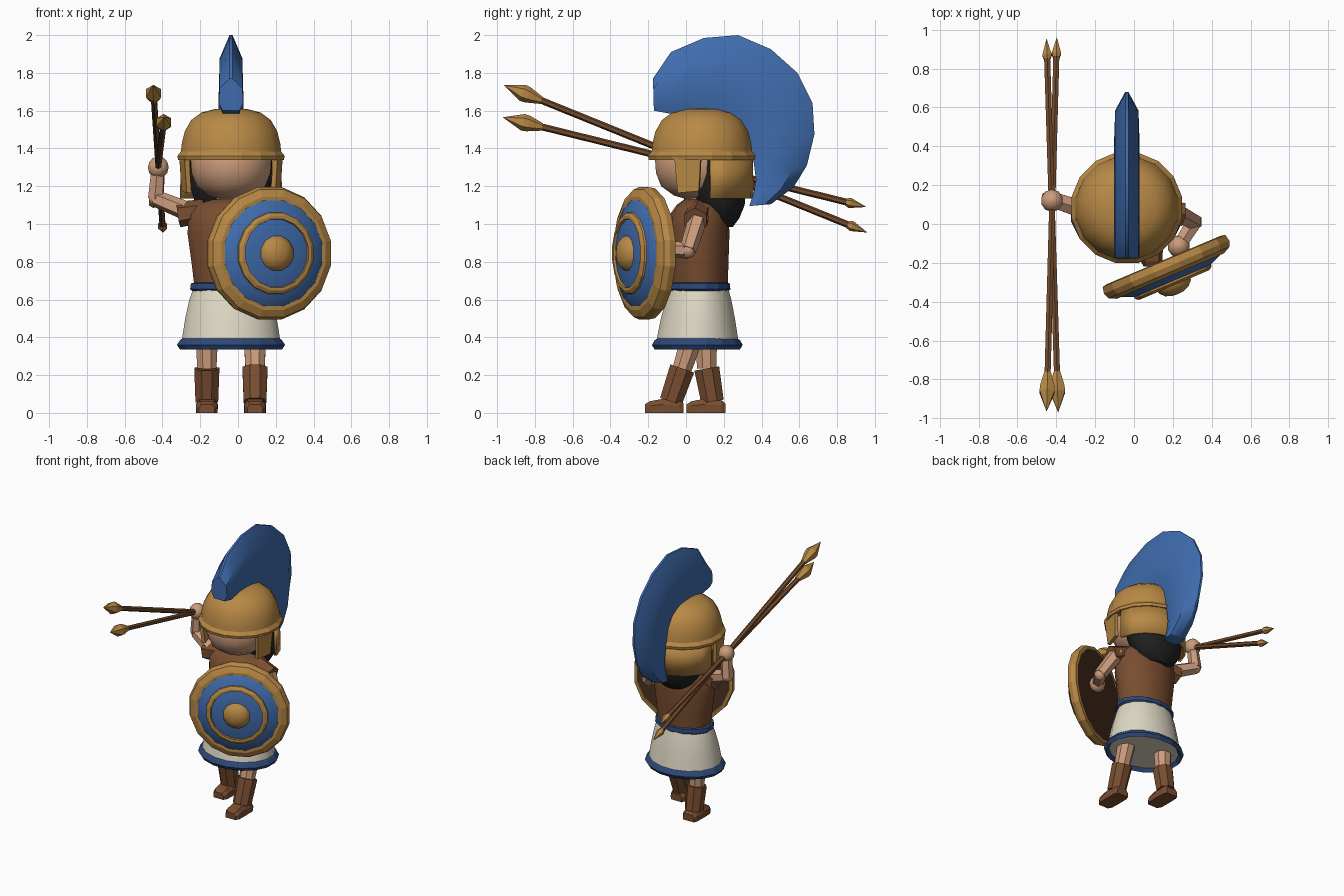
import bpy, bmesh, math
from mathutils import Vector

if "Cube" in bpy.data.objects:
    bpy.data.objects.remove(bpy.data.objects["Cube"])

CX = -0.037  # body centre line
COLS = dict(gold=(.48, .25, .06), blue=(.05, .15, .42), navy=(.025, .065, .19), leather=(.19, .075, .03),
            dark=(.07, .03, .015), skin=(.6, .33, .2), cloth=(.72, .67, .54), hair=(.015, .015, .015),
            wood=(.17, .07, .025))
MATS = {}
for k, c in COLS.items():
    MATS[k] = bpy.data.materials.new(k)
    MATS[k].diffuse_color = (*c, 1)


def make(name, verts, faces, mat, smooth=None, solid=0):
    bm = bmesh.new()
    vs = [bm.verts.new(v) for v in verts]
    for f in faces:
        bm.faces.new([vs[i] for i in f])
    bmesh.ops.remove_doubles(bm, verts=bm.verts, dist=1e-5)
    bmesh.ops.recalc_face_normals(bm, faces=bm.faces)
    me = bpy.data.meshes.new(name)
    bm.to_mesh(me)
    bm.free()
    me.materials.append(MATS[mat])
    if smooth:
        me.polygons.foreach_set("use_smooth", [True] * len(me.polygons))
        me.set_sharp_from_angle(angle=math.radians(smooth))
    ob = bpy.data.objects.new(name, me)
    bpy.context.collection.objects.link(ob)
    if solid:
        m = ob.modifiers.new("thickness", 'SOLIDIFY')
        m.thickness, m.offset = solid, 0
    return ob


def skin_rings(name, rings, mat, smooth=None, loop=False):
    """Join a row of equal rings; cap the ends, or close into a loop."""
    n = len(rings[0])
    verts = [v for r in rings for v in r]
    faces = []
    for i in range(len(rings) if loop else len(rings) - 1):
        a, b = i * n, (i + 1) % len(rings) * n
        faces += [(a + j, a + (j + 1) % n, b + (j + 1) % n, b + j) for j in range(n)]
    if not loop:
        faces += [tuple(range(n)), tuple(range(len(verts) - n, len(verts)))]
    return make(name, verts, faces, mat, smooth)


def loft(name, secs, sides, mat, smooth=None, loop=False):
    """Elliptic sections (z, centre y, rx, ry) around the body line."""
    rings = []
    for z, cy, rx, ry in secs:
        ang = [2 * math.pi * (j + .5) / sides for j in range(sides)]
        rings.append([Vector((CX + rx * math.cos(a), cy + ry * math.sin(a), z)) for a in ang])
    return skin_rings(name, rings, mat, smooth, loop)


def lathe(name, prof, sides, loc, axis, mat, smooth=None, loop=False):
    """Profile of (radius, distance along axis)."""
    q = Vector(axis).to_track_quat('Z', 'Y')
    rings = []
    for r, d in prof:
        r = max(r, 1e-4)
        ang = [2 * math.pi * (j + .5) / sides for j in range(sides)]
        rings.append([Vector(loc) + q @ Vector((r * math.cos(a), r * math.sin(a), d)) for a in ang])
    return skin_rings(name, rings, mat, smooth, loop)


def limb(name, a, b, r1, r2, mat, sides=6):
    a, b = Vector(a), Vector(b)
    return lathe(name, [(r1, 0), (r2, (b - a).length)], sides, a, b - a, mat)


def ball(name, loc, r, mat, sides=10, rows=6):
    prof = [(r * math.sin(math.pi * i / rows), -r * math.cos(math.pi * i / rows)) for i in range(rows + 1)]
    return lathe(name, prof, sides, loc, (0, 0, 1), mat, 60)


# Torso, skirt, belt and hem
loft("torso", [(.64, .07, .195, .15), (.80, .07, .215, .155), (.95, .07, .236, .16), (1.05, .07, .23, .155),
               (1.10, .07, .2, .12), (1.13, .07, .1, .08)], 14, "leather", 40)
loft("skirt", [(.36, .06, .27, .225), (.5, .063, .247, .2), (.6, .068, .225, .175), (.665, .07, .2, .155)],
     16, "cloth", 40)
loft("belt", [(.645, .07, .21, .155), (.655, .07, .222, .165), (.685, .07, .218, .162), (.69, .07, .2, .15)],
     14, "navy")
loft("skirt_hem", [(.335, .06, .275, .23), (.36, .06, .292, .245), (.385, .06, .275, .23), (.395, .06, .262, .215),
                   (.36, .06, .255, .21)], 16, "navy", None, True)

# Legs: hip, knee, ankle for each side
for side, x, knee, ankle in (("left", .09, -.02, -.08), ("right", -.165, .11, .14)):
    k, a = (x, knee, .235), (x, ankle, .06)
    limb(side + "_leg", (x, .5 * knee + .05, .42), k, .065, .055, "skin", 8)
    limb(side + "_boot", k, a, .072, .065, "leather", 8)
    # Foot as a rounded wedge running front to back
    rings = []
    for dy, w, h in ((.068, .045, .05), (.045, .055, .07), (-.04, .057, .075), (-.11, .055, .062), (-.138, .04, .045)):
        y = ankle + dy
        rings.append([Vector((x + sx * w, y, z)) for sx, z in
                      ((-1, .0), (1, .0), (1.03, h * .6), (.7, h), (-.7, h), (-1.03, h * .6))])
    skin_rings(side + "_foot", rings, "leather")

# Arms: shoulder, elbow, hand
HAND = (-.422, .12, 1.3)
arms = {"right": ((-.25, .07, 1.06), (-.435, .13, 1.135), HAND),
        "left": ((.2, .07, 1.05), (.31, .01, .86), (.23, -.115, .87))}
for side, (s, e, h) in arms.items():
    s, e = Vector(s), Vector(e)
    limb(side + "_upper_arm", s, e, .052, .045, "skin")
    limb(side + "_forearm", e, h, .045, .038, "skin")
    ball(side + "_elbow", e, .043, "skin", 6, 4)
    ball(side + "_hand", h, .058, "skin")
    inner = Vector((CX + (.14 if side == "left" else -.14), .07, 1.07))
    outer = Vector((.245, .05, 1.02)) if side == "left" else Vector((-.315, .08, 1.05))
    limb(side + "_sleeve", inner, outer, .062, .068, "leather")

# Head and hair
loft("neck", [(1.05, .07, .08, .08), (1.2, .07, .08, .08)], 10, "skin")
loft("head", [(1.13, .06, .05, .05), (1.15, .055, .12, .12), (1.2, .05, .185, .185), (1.27, .05, .213, .213),
              (1.34, .05, .218, .218), (1.42, .05, .19, .19)], 16, "skin", 60)
loft("hair", [(.985, .19, .09, .06), (1.03, .19, .15, .095), (1.1, .185, .195, .13), (1.2, .17, .222, .155),
              (1.34, .17, .225, .16)], 12, "hair", 50)

# Helmet: dome, brim, cheek plates, neck guard
HY = .083
loft("helmet_dome", [(z, HY, r, r) for r, z in ((.272, 1.36), (.267, 1.42), (.25, 1.49), (.215, 1.55), (.16, 1.59),
                                               (.09, 1.608), (.001, 1.614))], 16, "gold", 40)
loft("helmet_brim", [(z, HY, r, r) for r, z in ((.255, 1.345), (.285, 1.34), (.29, 1.36), (.27, 1.385), (.25, 1.37))],
     16, "gold", None, True)
for side, s in (("left", 1), ("right", -1)):
    pts = [(CX + s * x, y, z) for x, y, z in
           ((.235, -.06, 1.36), (.262, .08, 1.36), (.25, .07, 1.175), (.222, -.042, 1.165))]
    make(side + "_cheek_plate", pts, [(0, 1, 2, 3)], "gold", None, .025)
arc = [math.radians(10 + 160 * i / 8) for i in range(9)]
pts = [(CX + r * math.cos(a), HY + r * math.sin(a), z) for r, z in ((.262, 1.36), (.264, 1.135)) for a in arc]
make("neck_guard", pts, [(i, i + 1, i + 10, i + 9) for i in range(8)], "gold", 40, .02)

# Crest: outer and inner (y, z) edges, thick inside and sharp outside
outer = [(-.175, 1.77), (-.08, 1.91), (.095, 1.985), (.275, 2.0), (.45, 1.925), (.59, 1.80), (.67, 1.64),
         (.68, 1.475), (.64, 1.31), (.57, 1.195), (.45, 1.105)]
inner = [(-.17, 1.60), (-.09, 1.585), (.05, 1.60), (.18, 1.59), (.27, 1.54), (.32, 1.475), (.345, 1.395),
         (.36, 1.315), (.37, 1.235), (.36, 1.17), (.335, 1.095)]
rings = []
for o, i in zip(outer, inner):
    o, i = Vector((CX, *o)), Vector((CX, *i))
    sec = ((0, .045), (.25, .065), (.7, .06), (1, .008))
    rings.append([i.lerp(o, t) + Vector((w, 0, 0)) for t, w in sec]
                 + [i.lerp(o, t) - Vector((w, 0, 0)) for t, w in reversed(sec)])
skin_rings("crest", rings, "blue", 35)

# Shield, turned 23 degrees to the side
ang = math.radians(23)
N, C = (math.sin(ang), -math.cos(ang), 0), (.168, -.222, .845)
lathe("shield_rim", [(.325, -.04), (.35, -.035), (.357, 0), (.345, .03), (.305, .05), (.285, .05), (.285, .02)],
      16, C, N, "gold", None, True)
lathe("shield_face", [(.31, .025), (.29, .047), (.2, .085), (.09, .1), (0, .1)], 16, C, N, "blue", 30)
lathe("shield_back", [(.33, -.034), (.29, 0), (.2, .03), (0, .045)], 16, C, N, "dark", 30)
lathe("shield_ring", [(.22, .07), (.218, .088), (.2, .1), (.184, .1), (.18, .08)], 16, C, N, "gold", None, True)
lathe("shield_boss", [(.098, .09), (.092, .11), (.068, .135), (.035, .148), (0, .15)], 12, C, N, "gold", 50)

# Two spears crossing in the raised hand
for tag, tip, tail in (("upper", (-.45, -.965, 1.735), (-.397, .96, .955)),
                       ("lower", (-.39, -.97, 1.565), (-.45, .955, 1.09))):
    tip, tail = Vector(tip), Vector(tail)
    d = tail - tip
    L = d.length
    lathe(tag + "_spear_shaft", [(.018, .17), (.018, L - .09)], 6, tip, d, "wood")
    lathe(tag + "_spear_head", [(0, 0), (.045, .11), (.042, .14), (.02, .215)], 6, tip, d, "gold")
    lathe(tag + "_spear_butt", [(.02, L - .11), (.028, L - .09), (0, L)], 6, tip, d, "gold")

for m in bpy.data.materials:
    if m.users and not m.is_grease_pencil:
        m.use_nodes = True
        m.node_tree.nodes["Principled BSDF"].inputs["Base Color"].default_value = m.diffuse_color
